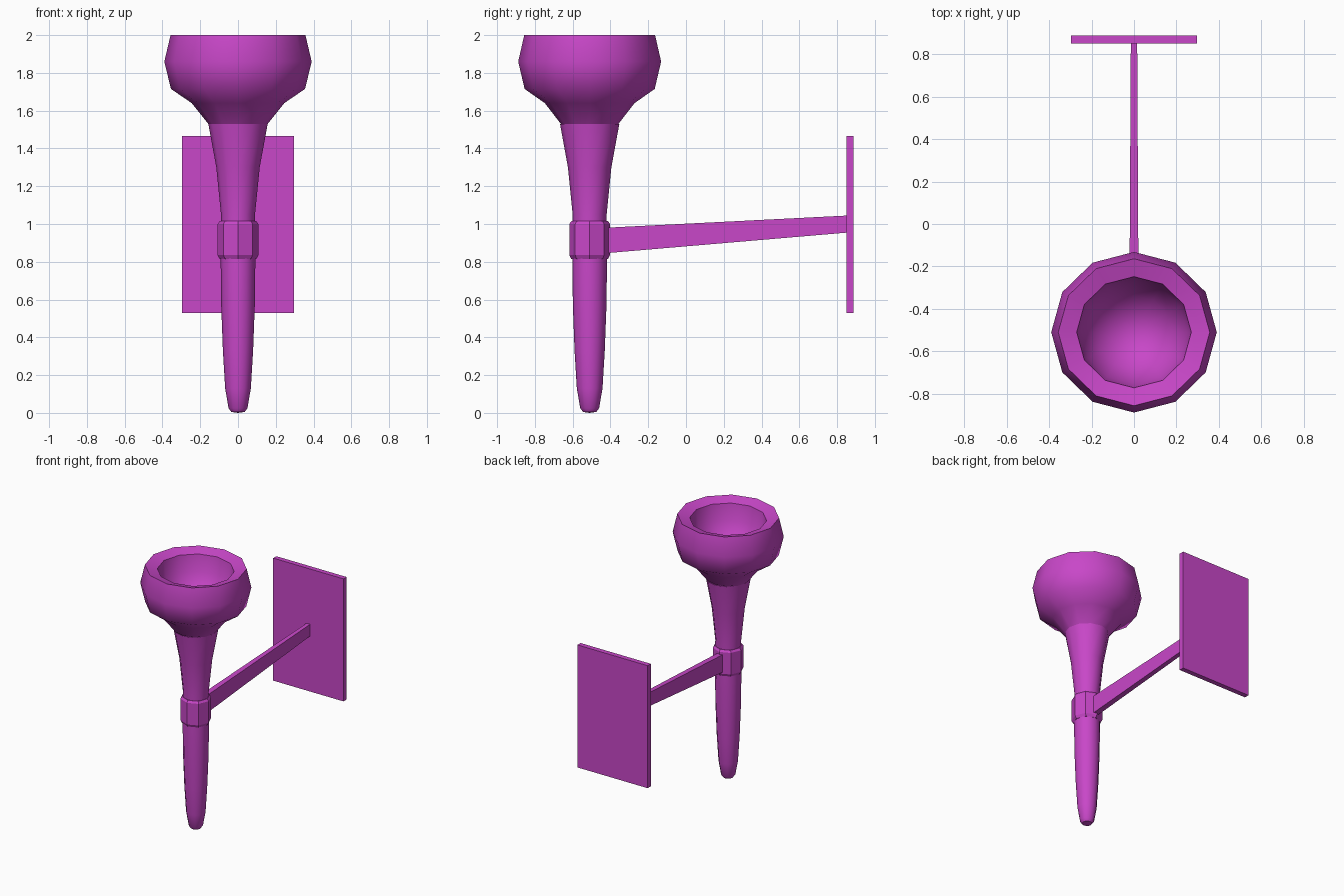
import bpy, bmesh, math

cube = bpy.data.objects.get("Cube")
if cube:
    bpy.data.objects.remove(cube, do_unlink=True)

AXIS_Y = -0.51  # torch axis

purple = bpy.data.materials.new("purple")
purple.use_nodes = True
color = (0.58, 0.063, 0.58, 1)
purple.diffuse_color = color
purple.node_tree.nodes["Principled BSDF"].inputs["Base Color"].default_value = color


def finish(name, bm, smooth_angle=None):
    bmesh.ops.recalc_face_normals(bm, faces=bm.faces)
    mesh = bpy.data.meshes.new(name)
    bm.to_mesh(mesh)
    bm.free()
    mesh.materials.append(purple)
    obj = bpy.data.objects.new(name, mesh)
    bpy.context.collection.objects.link(obj)
    if smooth_angle:
        bpy.ops.object.select_all(action='DESELECT')
        obj.select_set(True)
        bpy.context.view_layer.objects.active = obj
        bpy.ops.object.shade_smooth_by_angle(angle=math.radians(smooth_angle))
    return obj


def lathe(name, profile, sides, smooth_angle=None, closed=False):
    """Revolve (radius, height) points around the torch axis."""
    bm = bmesh.new()
    verts = [bm.verts.new((r, 0, z)) for r, z in profile]
    edges = [bm.edges.new(pair) for pair in zip(verts, verts[1:])]
    if closed:
        edges.append(bm.edges.new((verts[-1], verts[0])))
    bmesh.ops.spin(bm, geom=verts + edges, cent=(0, 0, 0), axis=(0, 0, 1),
                   angle=math.tau, steps=sides, use_duplicate=False)
    bmesh.ops.remove_doubles(bm, verts=bm.verts, dist=0.0005)
    obj = finish(name, bm, smooth_angle)
    obj.location.y = AXIS_Y
    return obj


def tapered_bar(name, near, far):
    """Bar along y; each end is (y, half_width, z_low, z_high)."""
    bm = bmesh.new()
    rings = []
    for y, w, low, high in (near, far):
        rings.append([bm.verts.new((x, y, z)) for x, z in
                      ((-w, low), (w, low), (w, high), (-w, high))])
    a, b = rings
    bm.faces.new(a)
    bm.faces.new(b)
    for i in range(4):
        j = (i + 1) % 4
        bm.faces.new((a[i], a[j], b[j], b[i]))
    return finish(name, bm)


# Tapering handle
lathe("handle", [(0, 0), (0.035, 0.005), (0.05, 0.025), (0.068, 0.13),
                 (0.08, 0.33), (0.089, 0.57), (0.092, 0.82), (0.09, 1.05),
                 (0.115, 1.3), (0.157, 1.53)], 12, 35)

# Cup with a rounded rim and a hollow bowl
cup = lathe("cup", [(0.157, 1.53), (0.245, 1.64), (0.355, 1.715), (0.39, 1.86),
                    (0.357, 2.0), (0.27, 1.975), (0.25, 1.85), (0.18, 1.73),
                    (0.09, 1.67), (0, 1.65)], 12, 50)
cup.scale.y = 0.97

# Band clamped around the handle
lathe("collar", [(0.08, 0.815), (0.097, 0.815), (0.108, 0.835), (0.108, 1.0),
                 (0.097, 1.015), (0.08, 1.015)], 8, closed=True)

# Bracket arm and wall plate
tapered_bar("bracket_arm", (-0.43, 0.022, 0.845, 0.98), (0.86, 0.015, 0.955, 1.045))
tapered_bar("wall_plate", (0.85, 0.297, 0.53, 1.467), (0.888, 0.297, 0.53, 1.467))
